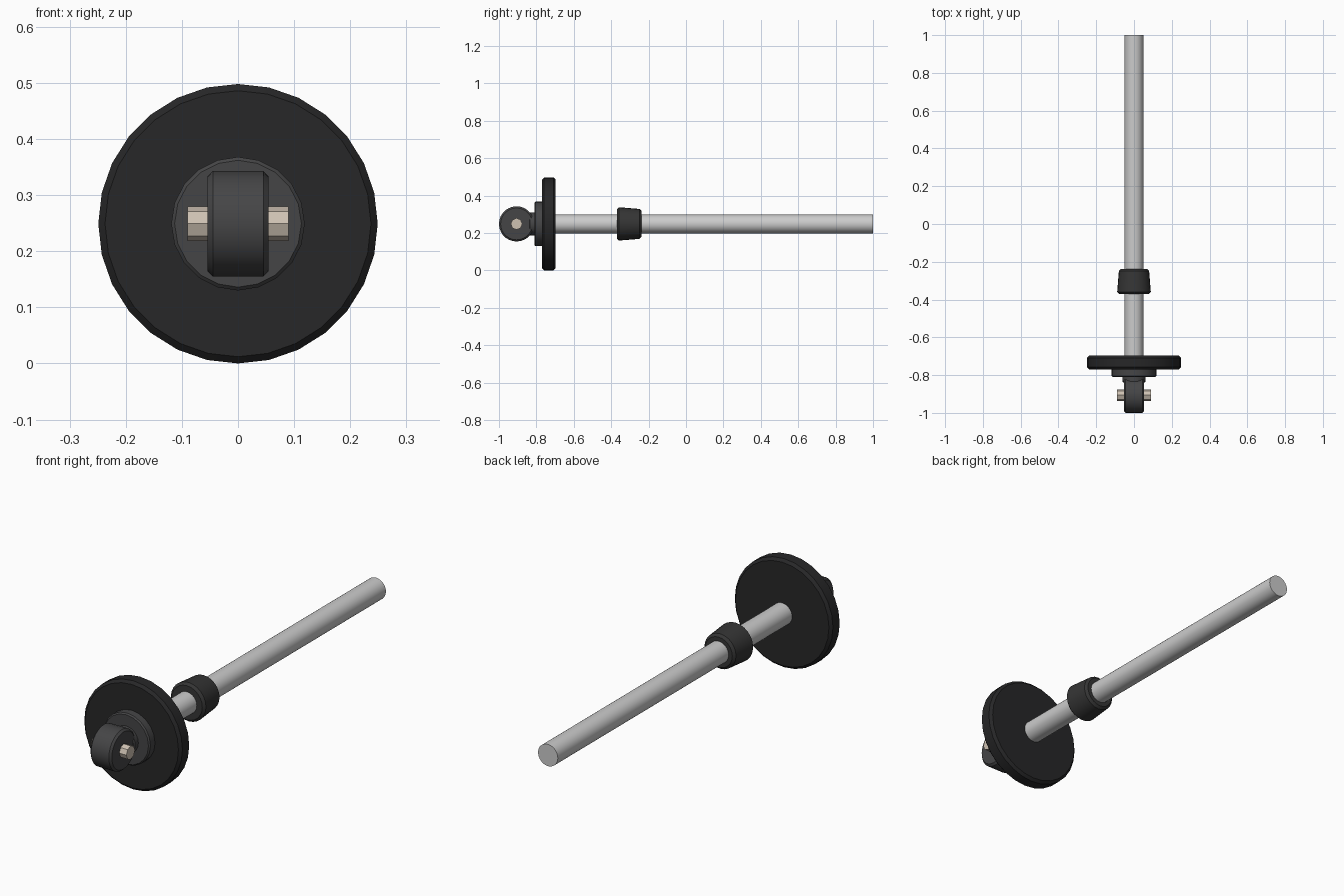
import bpy, bmesh
from math import sin, cos, pi

if "Cube" in bpy.data.objects:
    bpy.data.objects.remove(bpy.data.objects["Cube"])

AXIS_Z = 0.249


def material(name, rgb):
    m = bpy.data.materials.new(name)
    m.diffuse_color = (*rgb, 1)
    m.use_nodes = True
    m.node_tree.nodes["Principled BSDF"].inputs["Base Color"].default_value = m.diffuse_color
    return m


def lathe(name, profile, sides, axis='Y', centre_y=0.0, mat=None):
    """Revolve (radius, position) points about a horizontal axis and cap both ends."""
    bm = bmesh.new()
    rings = []
    for r, p in profile:
        ring = []
        for i in range(sides):
            a = 2 * pi * i / sides
            u, z = r * sin(a), AXIS_Z + r * cos(a)
            co = (u, centre_y + p, z) if axis == 'Y' else (p, centre_y + u, z)
            ring.append(bm.verts.new(co))
        rings.append(ring)
    for a, b in zip(rings, rings[1:]):
        for i in range(sides):
            j = (i + 1) % sides
            bm.faces.new((a[i], a[j], b[j], b[i]))
    bm.faces.new(rings[0])
    bm.faces.new(rings[-1])
    bmesh.ops.recalc_face_normals(bm, faces=bm.faces)
    me = bpy.data.meshes.new(name)
    bm.to_mesh(me)
    bm.free()
    ob = bpy.data.objects.new(name, me)
    bpy.context.collection.objects.link(ob)
    if mat:
        me.materials.append(mat)
    bpy.context.view_layer.objects.active = ob
    bpy.ops.object.select_all(action='DESELECT')
    ob.select_set(True)
    bpy.ops.object.shade_smooth_by_angle(angle=pi / 6)
    return ob


def drum(r0, p0, r1, p1, b):
    """Profile of a solid drum with chamfered rims."""
    return [(r0 - b, p0), (r0, p0 + b), (r1, p1 - b), (r1 - b, p1)]


rubber = material("rubber", (0.02, 0.02, 0.021))
dark_metal = material("dark_metal", (0.06, 0.06, 0.062))
collar_mat = material("collar_black", (0.035, 0.035, 0.035))
pin_mat = material("pin_metal", (0.62, 0.54, 0.45))

# Long round shaft
lathe("shaft", [(0.05, -0.74), (0.05, 1.0)], 32)

# Large disc and its front hub
lathe("disc", drum(0.249, -0.77, 0.249, -0.697, 0.012), 28, mat=rubber)
lathe("hub", drum(0.119, -0.81, 0.119, -0.765, 0.006), 20, mat=dark_metal)

# Neck joining the hub to the eye
lathe("neck", drum(0.062, -0.838, 0.062, -0.80, 0.005), 20, mat=dark_metal)

# Transverse eye with its octagonal pin
lathe("eye", drum(0.094, -0.054, 0.094, 0.054, 0.009), 28, 'X', -0.906, dark_metal)
lathe("pin", [(0.031, -0.09), (0.031, 0.09)], 8, 'X', -0.906, pin_mat)

# Tapered sliding collar
lathe("collar", drum(0.089, -0.37, 0.08, -0.237, 0.011), 24, mat=collar_mat)
